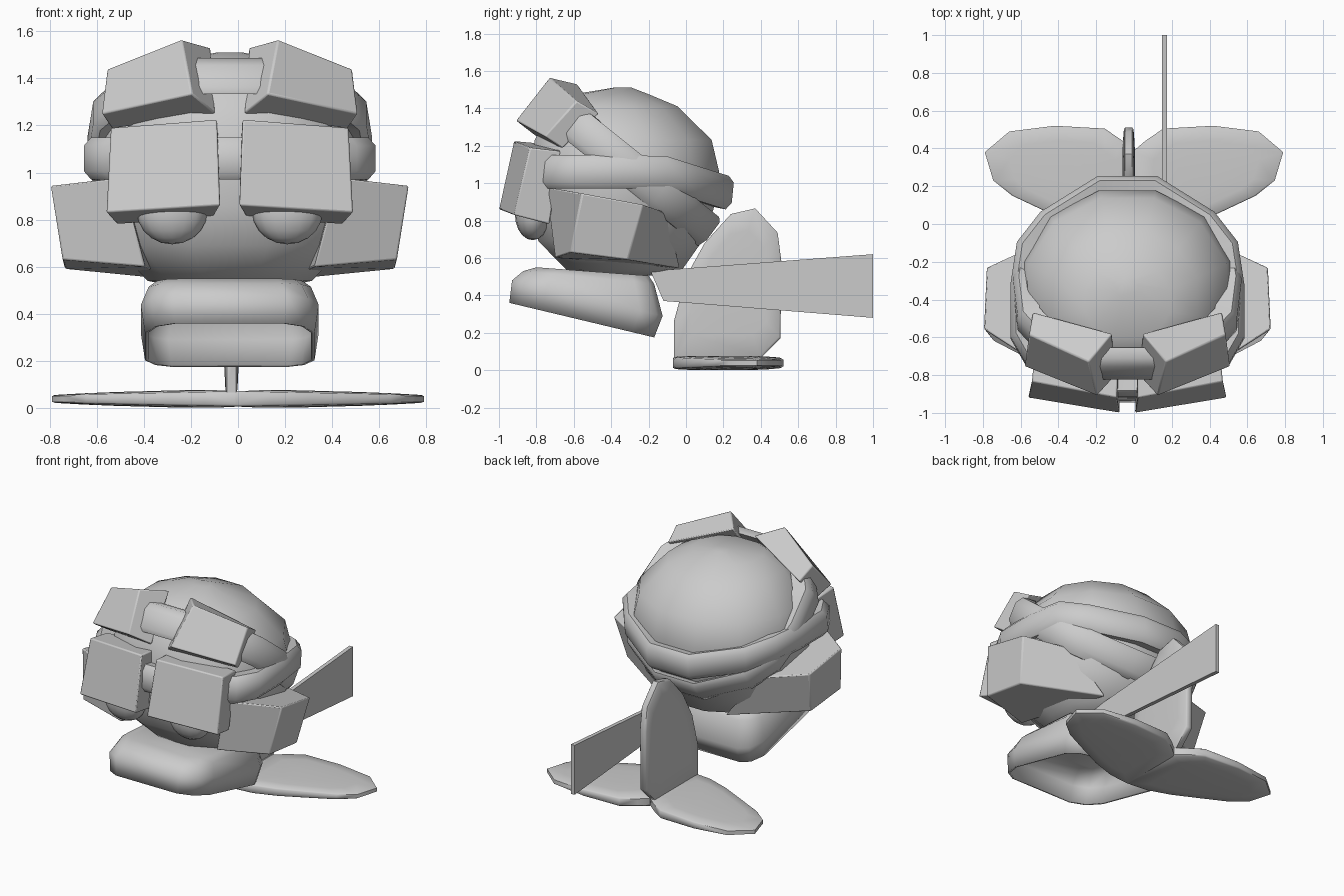
import bpy, bmesh, math
from mathutils import Vector

if "Cube" in bpy.data.objects:
    bpy.data.objects.remove(bpy.data.objects["Cube"])

CX = -0.035  # centre line of the head parts
grey = bpy.data.materials.new("plain grey")
grey.diffuse_color = (0.6, 0.6, 0.6, 1)
grey.use_nodes = True
grey.node_tree.nodes["Principled BSDF"].inputs["Base Color"].default_value = grey.diffuse_color


def finish(name, bm, angle=40, bevel=0.0, solid=0.0):
    bmesh.ops.recalc_face_normals(bm, faces=bm.faces)
    me = bpy.data.meshes.new(name)
    bm.to_mesh(me)
    bm.free()
    ob = bpy.data.objects.new(name, me)
    bpy.context.collection.objects.link(ob)
    me.materials.append(grey)
    bpy.ops.object.select_all(action='DESELECT')
    ob.select_set(True)
    bpy.context.view_layer.objects.active = ob
    bpy.ops.object.shade_smooth_by_angle(angle=math.radians(angle))
    if solid:
        m = ob.modifiers.new("wall", 'SOLIDIFY')
        m.thickness = solid
        m.offset = -1
    if bevel:
        m = ob.modifiers.new("soft_edges", 'BEVEL')
        m.width = bevel
        m.segments = 2
    return ob


def loft(name, rings, cap_start=True, cap_end=True, closed=False, **kw):
    """Skin a list of point rings."""
    bm = bmesh.new()
    vs = [[bm.verts.new(p) for p in r] for r in rings]
    n = len(vs[0])
    pairs = list(zip(vs, vs[1:])) + ([(vs[-1], vs[0])] if closed else [])
    for a, b in pairs:
        for i in range(n):
            j = (i + 1) % n
            bm.faces.new((a[i], a[j], b[j], b[i]))
    if cap_start and not closed:
        bm.faces.new(vs[0])
    if cap_end and not closed:
        bm.faces.new(vs[-1])
    return finish(name, bm, **kw)


def side_box(name, front, back, s, bevel=0.008, angle=40):
    """Six-sided block from two corner rings, placed on side s."""
    put = lambda r: [(CX + s * x, y, z) for x, y, z in r]
    return loft(name, [put(front), put(back)], bevel=bevel, angle=angle)


# Head: faceted ball, squarer towards the front, with a flattened underside
def head_point(a, z, k, yc):
    c, s = math.cos(a), math.sin(a)
    if s < 0:
        c, s = math.copysign(abs(c) ** .85, c), -abs(s) ** .85
    return (CX + .58 * k * c, yc + .52 * k * s, z)


loft("head", [[head_point(math.radians(15 + 30 * i), *row) for i in range(12)]
              for row in [(.505, .3, -.33), (.54, .62, -.33), (.69, .87, -.35), (.86, .97, -.34),
                          (1.06, 1, -.325), (1.23, .94, -.335), (1.41, .66, -.375),
                          (1.475, .4, -.4), (1.51, .1, -.34)]], angle=60)


# Straps: bands circling the head, bulging outwards
def strap(name, half, height, width, axis):
    axis = Vector(axis).normalized()
    path = half + [(-x, y) for x, y in reversed(half)]
    yc = -.33
    section = [(.8, -.4), (.95, -.5), (1, -.3), (1, .3), (.95, .5), (.8, .4)]
    rs = []
    for x, y in path:
        rs.append([Vector((CX + x * k, yc + (y - yc) * k, height(y))) + axis * w * width
                   for k, w in section])
    loft(name, rs, closed=True, angle=50)


strap("level_strap", [(.155, .25), (.46, .06), (.585, -.1), (.62, -.33), (.62, -.6), (.54, -.74),
                      (.12, -.92)],
      lambda y: 1.06 - max(0, y + .12) * .3, .18, (0, .1, 1))
strap("tilted_strap", [(.155, .145), (.45, .01), (.57, -.13), (.605, -.33), (.58, -.53), (.44, -.68),
                       (.15, -.79)],
      lambda y: min(1.08 - .76 * (y + .3), 1.41), .19, (0, .59, .8))

for s, side in ((1, "right"), (-1, "left")):
    # Lower goggle, leaning forward at the bottom
    side_box("lower_goggle_" + side,
             [(.055, -.92, 1.225), (.505, -.835, 1.19), (.525, -.92, .83), (.04, -1.0, .86)],
             [(.05, -.7, 1.205), (.49, -.67, 1.17), (.48, -.73, .78), (.07, -.79, .81)], s)
    # Upper goggle, raised and tipped back
    side_box("upper_goggle_" + side,
             [(.205, -.73, 1.565), (.52, -.585, 1.44), (.545, -.755, 1.25), (.16, -.91, 1.335)],
             [(.08, -.58, 1.53), (.5, -.465, 1.37), (.5, -.66, 1.185), (.06, -.8, 1.25)], s)
    # Ear cup flaring out from the head
    side_box("ear_cup_" + side,
             [(.76, -.555, .945), (.745, -.23, .885), (.70, -.31, .59), (.71, -.62, .63)],
             [(.46, -.75, .98), (.46, -.1, .84), (.24, -.03, .545), (.36, -.7, .6)], s)
    # Eye peeking out below the goggle
    bm = bmesh.new()
    bmesh.ops.create_uvsphere(bm, u_segments=16, v_segments=10, radius=1)
    for v in bm.verts:
        v.co = (CX + s * .245 + v.co.x * .15, -.82 + v.co.y * .095, .835 + v.co.z * .14)
    finish("eye_" + side, bm, angle=60)


# Jaw: hollow scoop, open underneath along a slanted rim
def jaw_ring(hw, y0, y1, z0, z1):
    out = []
    ym, hy = (y0 + y1) / 2, (y1 - y0) / 2
    for u, v in [(1, .7), (.88, .92), (.7, 1), (-.7, 1), (-.88, .92), (-1, .7),
                 (-1, -.55), (-.88, -.85), (-.64, -1), (.64, -1), (.88, -.85), (1, -.55)]:
        out.append((CX + u * hw, ym + v * hy, z0 + (z1 - z0) * (v + 1) / 2))
    return out


loft("jaw", [jaw_ring(.31, -.8, -.2, .55, .505), jaw_ring(.345, -.87, -.17, .53, .46),
             jaw_ring(.378, -.93, -.125, .48, .29), jaw_ring(.36, -.945, -.17, .36, .175)],
     cap_end=False, solid=.015, angle=50)


# Fins: leaf outlines with a rounded rim and a domed face
def leaf(name, outline, half, to_world):
    n = len(outline)
    cu, cv = sum(p[0] for p in outline) / n, sum(p[1] for p in outline) / n
    rs = [[to_world(cu + (u - cu) * k, cv + (v - cv) * k, h * half) for u, v in outline]
          for k, h in [(.35, -1), (.7, -.92), (.97, -.75), (1, -.55), (1, .55), (.97, .75), (.7, .92), (.35, 1)]]
    return loft(name, rs, angle=50)


leaf("tail_fin", [(-.065, .065), (-.065, .26), (0, .5), (.1, .68), (.24, .835), (.37, .865),
                  (.49, .735), (.51, .58), (.505, .17), (.4, .065)],
     .034, lambda u, v, w: (-.028 + w, u, v))
for s, side in ((1, "right"), (-1, "left")):
    leaf("fluke_" + side,
         [(-.01, -.07), (.14, -.06), (.3, -.01), (.475, .07), (.645, .15), (.745, .23),
          (.79, .38), (.66, .49), (.42, .52), (.155, .505), (.06, .44), (-.01, .38)],
         .03, lambda u, v, w: (s * u, v, .0385 + w * (1.45 - .9 * max(0, u))))

# Flat blade trailing behind
blade = [(-.19, .53), (1.0, .62), (1.0, .28), (-.12, .37)]
loft("blade", [[(x, y, z) for y, z in blade] for x in (.147, .174)])
